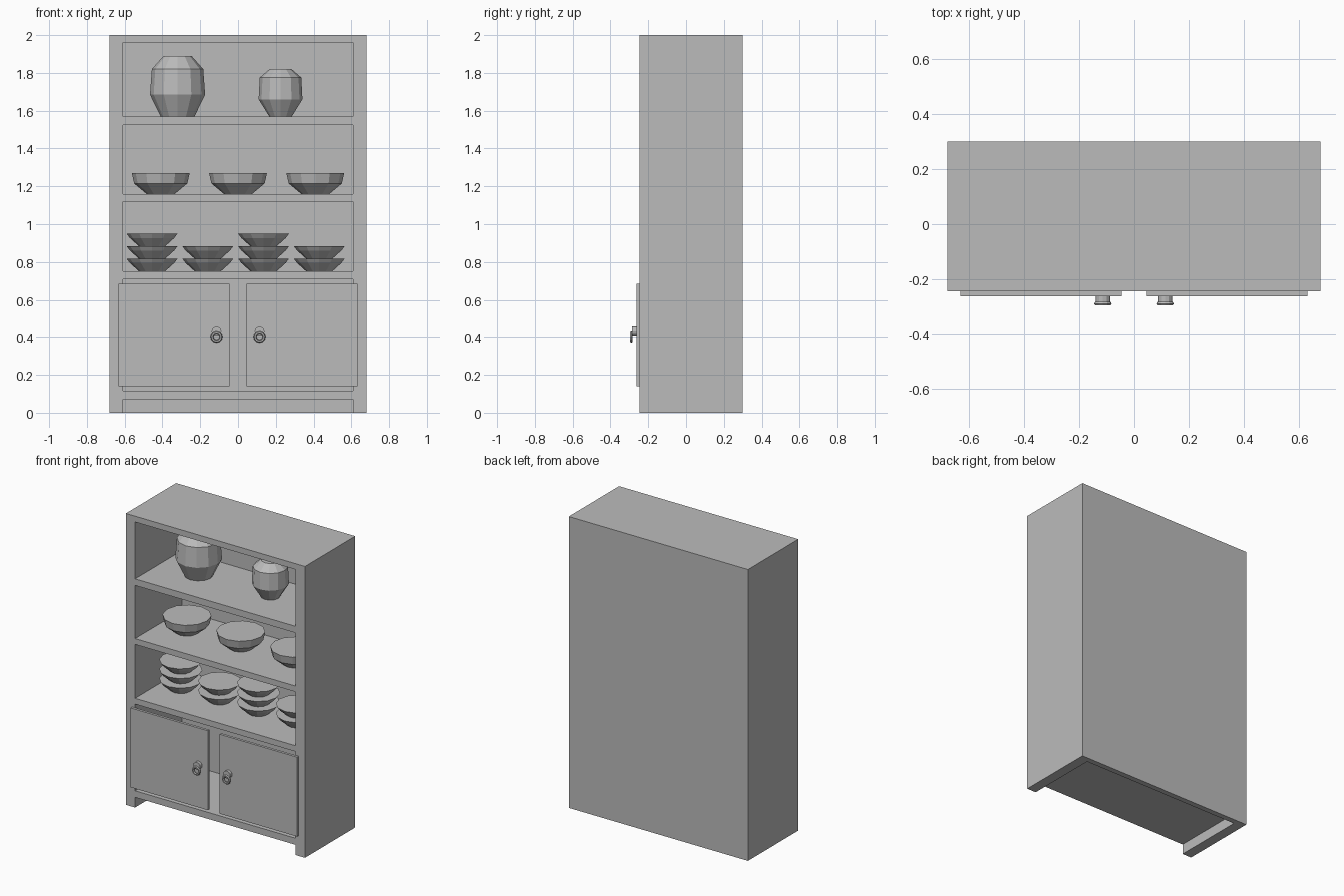
import bpy, bmesh, math
from mathutils import Matrix

cube = bpy.data.objects.get("Cube")
if cube:
    bpy.data.objects.remove(cube, do_unlink=True)

GREY = (0.5, 0.5, 0.5, 1)
mat = bpy.data.materials.new("plain_grey")
mat.use_nodes = True
mat.diffuse_color = GREY
mat.node_tree.nodes["Principled BSDF"].inputs["Base Color"].default_value = GREY


def finish(name, bm):
    bmesh.ops.recalc_face_normals(bm, faces=bm.faces)
    mesh = bpy.data.meshes.new(name)
    bm.to_mesh(mesh)
    bm.free()
    mesh.materials.append(mat)
    obj = bpy.data.objects.new(name, mesh)
    bpy.context.collection.objects.link(obj)
    return obj


def box(name, x, y, z):
    """Box from (low, high) ranges on each axis."""
    bm = bmesh.new()
    bmesh.ops.create_cube(bm, size=1)
    for v in bm.verts:
        v.co = [r[0] if c < 0 else r[1] for c, r in zip(v.co, (x, y, z))]
    return finish(name, bm)


def turned(name, profile, at, sides=12):
    """Closed solid turned from (radius, height) pairs."""
    bm = bmesh.new()
    rings = []
    for r, h in profile:
        rings.append([bm.verts.new((at[0] + r * math.cos(a), at[1] + r * math.sin(a), at[2] + h))
                      for a in (math.tau * i / sides for i in range(sides))])
    for low, high in zip(rings, rings[1:]):
        for i in range(sides):
            j = (i + 1) % sides
            bm.faces.new((low[i], low[j], high[j], high[i]))
    bm.faces.new(rings[0])
    bm.faces.new(rings[-1])
    return finish(name, bm)


# Cabinet shell, cut from one block so that the front frame is flush
W, FRONT, BACK, INNER_BACK, INNER_W = 0.68, -0.245, 0.30, 0.262, 0.61
cabinet = box("cabinet", (-W, W), (FRONT, BACK), (0, 2))
openings = {"foot": (-0.1, 0.07), "cupboard": (0.115, 0.71), "plate": (0.75, 1.12),
            "bowl": (1.16, 1.525), "jar": (1.57, 1.96)}
for key, z in openings.items():
    cutter = box(key + "_opening_cutter", (-INNER_W, INNER_W), (FRONT - 0.1, INNER_BACK), z)
    cutter.hide_render = True
    cutter.hide_set(True)
    mod = cabinet.modifiers.new(key + "_opening", "BOOLEAN")
    mod.operation = "DIFFERENCE"
    mod.solver = "EXACT"
    mod.object = cutter

# Apply the cuts and drop the cutters
graph = bpy.context.evaluated_depsgraph_get()
cabinet.data = bpy.data.meshes.new_from_object(cabinet.evaluated_get(graph))
cabinet.modifiers.clear()
for key in openings:
    bpy.data.objects.remove(bpy.data.objects[key + "_opening_cutter"], do_unlink=True)

# Doors with knob stems and ring pulls
DOOR = FRONT - 0.018
for side, s in (("left", 1), ("right", -1)):
    box(side + "_door", sorted((s * 0.045, s * 0.632)), (DOOR, FRONT), (0.14, 0.685))
    stem = turned(side + "_knob_stem", [(0.026, 0), (0.026, 0.022)], (0, 0, 0))
    stem.data.transform(Matrix.Translation((s * 0.114, DOOR, 0.433)) @ Matrix.Rotation(math.pi / 2, 4, "X"))
    bpy.ops.mesh.primitive_torus_add(
        major_segments=12, minor_segments=6, major_radius=0.024, minor_radius=0.008,
        location=(s * 0.114, DOOR - 0.026, 0.402), rotation=(math.pi / 2, 0, 0))
    ring = bpy.context.object
    ring.name = side + "_ring_pull"
    ring.data.materials.append(mat)

# Crockery on the shelves
Y = 0.03
turned("large_jar", [(0.09, 0), (0.146, 0.115), (0.136, 0.25), (0.074, 0.32)], (-0.32, Y, 1.57))
turned("small_jar", [(0.06, 0), (0.116, 0.09), (0.11, 0.205), (0.058, 0.25)], (0.225, Y, 1.57))
for i in range(3):
    turned(f"bowl_{i + 1}", [(0.075, 0), (0.141, 0.055), (0.153, 0.11)], (0.409 * (i - 1), Y, 1.16))
for i, count in enumerate((3, 2, 3, 2)):
    for k in range(count):
        turned(f"plate_{i + 1}_{k + 1}", [(0.068, 0), (0.118, 0.045), (0.135, 0.068)],
               (-0.455 + 0.295 * i, Y, 0.75 + 0.066 * k))
